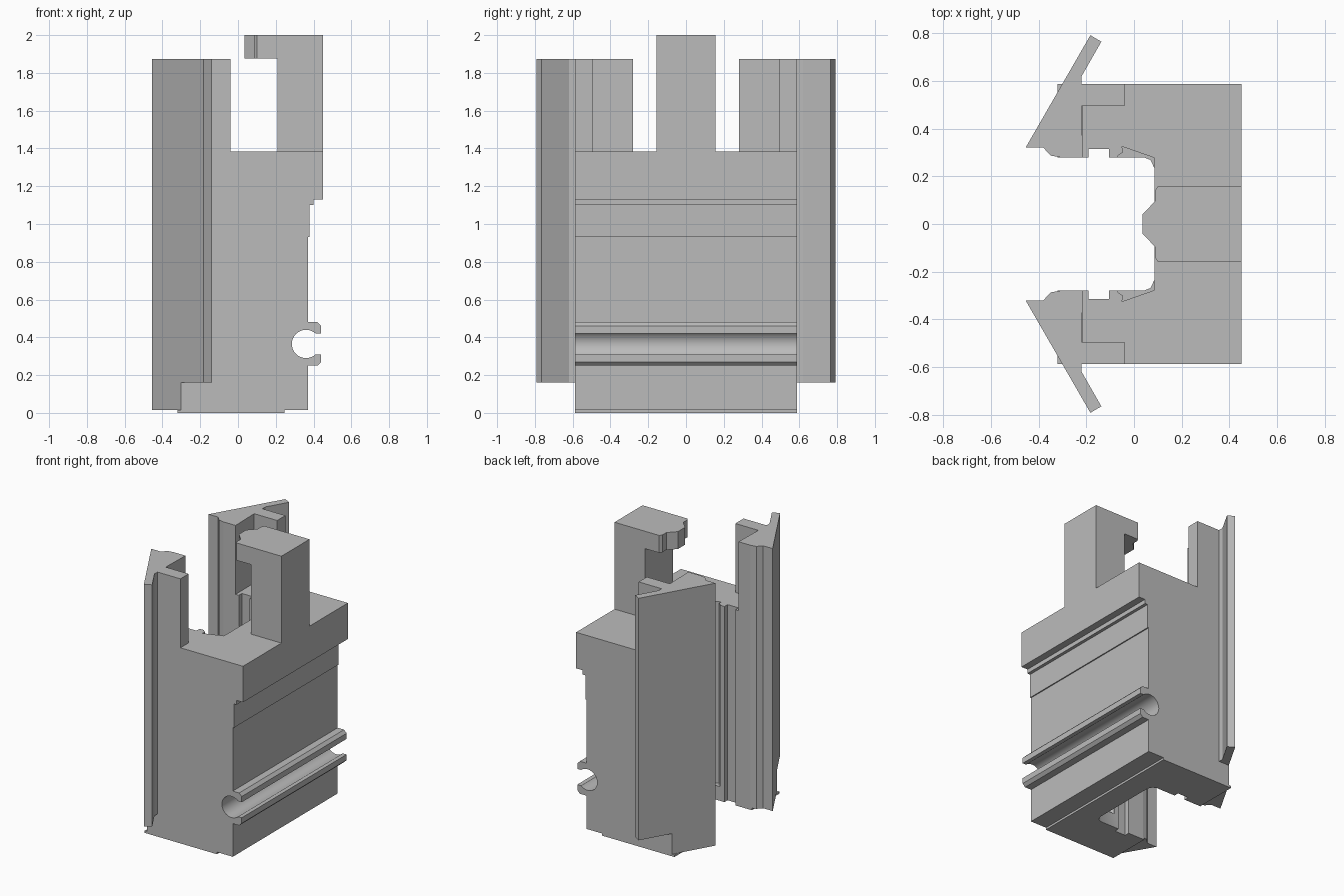
import bpy, bmesh, math
from mathutils import Vector

cube = bpy.data.objects.get("Cube")
if cube:
    bpy.data.objects.remove(cube, do_unlink=True)

grey = bpy.data.materials.new("plain grey")
grey.use_nodes = True
colour = (0.5, 0.5, 0.5, 1)
grey.diffuse_color = colour
grey.node_tree.nodes["Principled BSDF"].inputs["Base Color"].default_value = colour


def prism(name, points, axis, low, high):
    """Extrude a closed profile: xy points along z, or xz points along y."""
    bm = bmesh.new()
    if axis == "z":
        verts = [bm.verts.new((x, y, low)) for x, y in points]
        move = Vector((0, 0, high - low))
    else:
        verts = [bm.verts.new((x, low, z)) for x, z in points]
        move = Vector((0, high - low, 0))
    face = bm.faces.new(verts)
    grown = bmesh.ops.extrude_face_region(bm, geom=[face])["geom"]
    moved = [g for g in grown if isinstance(g, bmesh.types.BMVert)]
    bmesh.ops.translate(bm, verts=moved, vec=move)
    bmesh.ops.recalc_face_normals(bm, faces=bm.faces)
    mesh = bpy.data.meshes.new(name)
    bm.to_mesh(mesh)
    bm.free()
    mesh.materials.append(grey)
    obj = bpy.data.objects.new(name, mesh)
    bpy.context.collection.objects.link(obj)
    return obj


def combine(target, other, operation):
    """Apply a boolean and remove the helper."""
    mod = target.modifiers.new("boolean", "BOOLEAN")
    mod.operation, mod.object, mod.solver = operation, other, "EXACT"
    bpy.context.view_layer.objects.active = target
    bpy.ops.object.modifier_apply(modifier=mod.name)
    bpy.data.objects.remove(other, do_unlink=True)


def mirror(points):
    return [(x, -y) for x, y in reversed(points)]


def box(x0, x1, y0, y1):
    return [(x0, y0), (x1, y0), (x1, y1), (x0, y1)]


SIDE = 0.587

# Main body: side profile with stepped back and round cable groove
groove = [(0.36 + 0.075 * math.cos(a), 0.365 + 0.075 * math.sin(a))
          for a in (math.radians(48 + 264 * i / 28) for i in range(29))]
profile = [(-0.2, 1.385), (0.45, 1.385), (0.45, 1.13), (0.4, 1.13), (0.4, 1.1),
           (0.378, 1.1), (0.378, 0.93), (0.37, 0.93), (0.37, 0.48), (0.42, 0.48),
           (0.44, 0.46), (0.44, 0.42)]
profile += groove
profile += [(0.44, 0.31), (0.44, 0.27), (0.42, 0.25), (0.37, 0.25), (0.37, 0.015),
            (0.245, 0.015), (0.245, 0), (-0.32, 0), (-0.32, 0.015), (-0.2, 0.015)]
body = prism("body", profile, "y", -SIDE, SIDE)

# Open channel through the body, with guide slots
half = [(-0.6, 0.28), (-0.19, 0.28), (-0.19, 0.315), (-0.105, 0.315), (-0.105, 0.28),
        (0.04, 0.28), (0.07, 0.268), (0.085, 0.235)]
combine(body, prism("channel_cutter", half + mirror(half), "z", -0.1, 1.6), "DIFFERENCE")

# Dovetail pockets in the channel walls
pocket = [(-0.07, 0.27), (-0.07, 0.285), (-0.047, 0.3), (-0.05, 0.325),
          (0.084, 0.278), (0.084, 0.22)]
for pts in (pocket, mirror(pocket)):
    combine(body, prism("pocket_cutter", pts, "z", 0.1, 1.6), "DIFFERENCE")

# Flared wings with upright posts, trimmed at the foot
wing = [(-0.455, 0.32), (-0.38, 0.32), (-0.35, 0.287), (-0.31, 0.28), (-0.2, 0.28),
        (-0.22, 0.3), (-0.22, 0.495), (-0.04, 0.495), (-0.04, SIDE), (-0.22, SIDE),
        (-0.22, 0.62), (-0.137, 0.765), (-0.183, 0.792)]
wing[4:6] = [(-0.215, 0.28)]
trim = box(-0.6, 0.1, SIDE, 1)
for name, flip in (("left_wing", False), ("right_wing", True)):
    side = mirror if flip else list
    part = prism(name, side(wing), "z", 0.015, 1.873)
    combine(part, prism("foot_cutter", side(trim), "z", -0.1, 0.16), "DIFFERENCE")
    # Bridge between wing and body
    web = prism("web", side(box(-0.216, -0.198, 0.28, SIDE)), "z", 0.015, 1.385)
    web.name = name + "_web"

# Latch tower with a pointed hook head
tower = prism("latch_tower", box(0.21, 0.45, -0.157, 0.157), "z", 1.38, 2)
head = [(0.23, 0.157), (0.1, 0.157), (0.088, 0.14), (0.088, 0.095), (0.035, 0.04)]
combine(tower, prism("hook_head", head + mirror(head), "z", 1.877, 2), "UNION")

# Smooth only the round groove
bpy.ops.object.select_all(action="DESELECT")
body.select_set(True)
bpy.context.view_layer.objects.active = body
bpy.ops.object.shade_smooth_by_angle(angle=math.radians(25))
